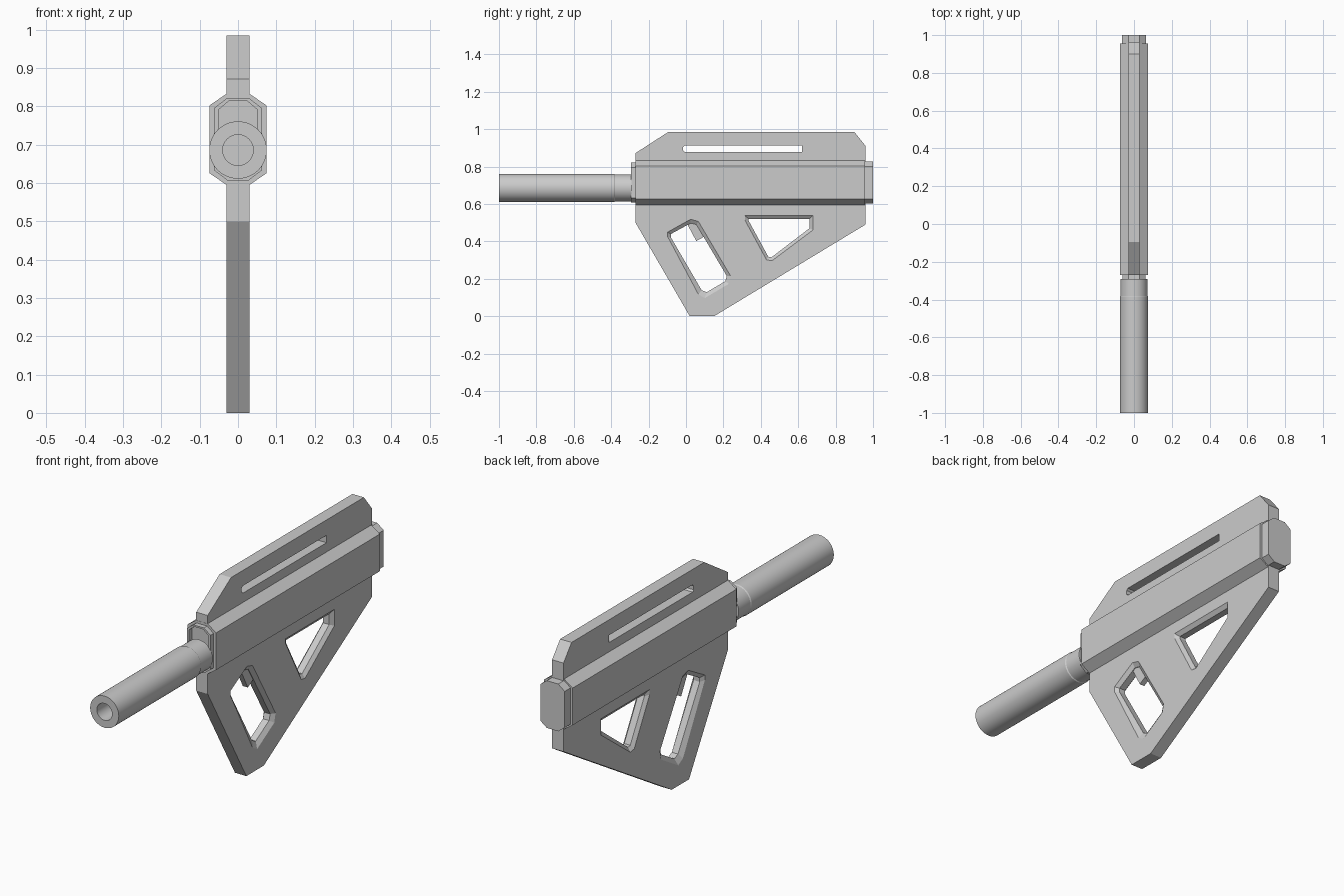
import bpy, bmesh, math

cube = bpy.data.objects.get("Cube")
if cube:
    bpy.data.objects.remove(cube, do_unlink=True)

grey = bpy.data.materials.new("plain grey")
grey.use_nodes = True
COLOUR = (0.6, 0.6, 0.6, 1)
grey.diffuse_color = COLOUR
grey.node_tree.nodes["Principled BSDF"].inputs["Base Color"].default_value = COLOUR


def loft(name, rings, closed=False):
    """Skin matching rings; cap the ends, or join last to first if closed."""
    bm = bmesh.new()
    loops = [[bm.verts.new(p) for p in ring] for ring in rings]
    n = len(loops[0])
    pairs = list(zip(loops, loops[1:]))
    if closed:
        pairs.append((loops[-1], loops[0]))
    else:
        bm.faces.new(loops[0])
        bm.faces.new(loops[-1])
    for a, b in pairs:
        for i in range(n):
            j = (i + 1) % n
            bm.faces.new((a[i], a[j], b[j], b[i]))
    bmesh.ops.recalc_face_normals(bm, faces=bm.faces)
    mesh = bpy.data.meshes.new(name)
    bm.to_mesh(mesh)
    bm.free()
    mesh.materials.append(grey)
    obj = bpy.data.objects.new(name, mesh)
    bpy.context.collection.objects.link(obj)
    return obj


def side(profile, x):
    return [(x, y, z) for y, z in profile]


def slab(name, profile, half):
    return loft(name, [side(profile, -half), side(profile, half)])


def octagon(y, w, top_w, z0, z1, cut):
    """Tall eight-sided ring across the length of the body."""
    half = [(top_w, z1), (w, z1 - cut), (w, z0 + cut), (top_w, z0)]
    return [(x, y, z) for x, z in half] + [(-x, y, z) for x, z in reversed(half)]


def circle(y, r, n=48):
    return [(r * math.cos(2 * math.pi * i / n), y,
             0.686 + r * math.sin(2 * math.pi * i / n)) for i in range(n)]


# Flat frame: sight rail, grip and stock in one plate
HALF = 0.03
frame = slab("frame_plate", [
    (-0.27, 0.872), (-0.095, 0.985), (0.9, 0.985), (0.96, 0.91),
    (0.96, 0.49), (0.15, 0), (0.02, 0), (-0.27, 0.5)], HALF)


def cut_hole(name, outer, inner, depth=0.014):
    """Opening with chamfered rims on both faces."""
    cutter = loft(name, [side(outer, -HALF - 0.001), side(inner, -HALF + depth),
                         side(inner, HALF - depth), side(outer, HALF + 0.001)])
    cutter.hide_render = True
    cutter.hide_viewport = True
    cutter.display_type = 'WIRE'
    mod = frame.modifiers.new(name, 'BOOLEAN')
    mod.operation = 'DIFFERENCE'
    mod.solver = 'EXACT'
    mod.object = cutter


slot = [(-0.015, 0.885), (-0.007, 0.877), (0.62, 0.877),
        (0.62, 0.912), (-0.007, 0.912), (-0.015, 0.904)]
cut_hole("rail_slot_cutter", slot, slot)
cut_hole("grip_hole_cutter",
         [(-0.1, 0.45), (0.025, 0.52), (0.067, 0.508), (0.24, 0.215),
          (0.23, 0.172), (0.1, 0.095), (0.065, 0.115), (-0.1, 0.425)],
         [(-0.08, 0.44), (0.025, 0.497), (0.055, 0.49), (0.218, 0.215),
          (0.21, 0.187), (0.11, 0.128), (0.083, 0.14), (-0.08, 0.42)])
cut_hole("stock_hole_cutter",
         [(0.313, 0.54), (0.68, 0.54), (0.68, 0.46), (0.46, 0.295),
          (0.43, 0.3), (0.313, 0.515)],
         [(0.335, 0.52), (0.66, 0.52), (0.66, 0.47), (0.457, 0.315),
          (0.44, 0.318), (0.335, 0.51)])

# Trigger hanging inside the grip opening
slab("trigger", [(0.0, 0.505), (0.055, 0.402), (0.102, 0.428), (0.06, 0.51)], 0.013)

# Eight-sided receiver with rear cap and hollow front collar
loft("receiver", [octagon(y, 0.075, 0.03, 0.595, 0.833, 0.031)
                  for y in (-0.271, 0.956)])
loft("rear_cap", [octagon(y, 0.064, 0.03, 0.602, 0.826, 0.026)
                  for y in (0.95, 1.0)])
outer = [octagon(y, 0.062, 0.028, 0.607, 0.822, 0.026) for y in (-0.265, -0.295)]
inner = [octagon(y, 0.051, 0.024, 0.616, 0.814, 0.023) for y in (-0.295, -0.265)]
loft("front_collar", outer + inner, closed=True)

# Round barrel sleeve with stepped rear, neck and blind bore
barrel = loft("barrel", [
    circle(-0.26, 0.05), circle(-0.29, 0.05), circle(-0.292, 0.072),
    circle(-0.38, 0.072), circle(-0.385, 0.075), circle(-1, 0.075),
    circle(-1, 0.04), circle(-0.8, 0.04)])
bpy.ops.object.select_all(action='DESELECT')
barrel.select_set(True)
bpy.context.view_layer.objects.active = barrel
bpy.ops.object.shade_smooth_by_angle(angle=math.radians(30))
